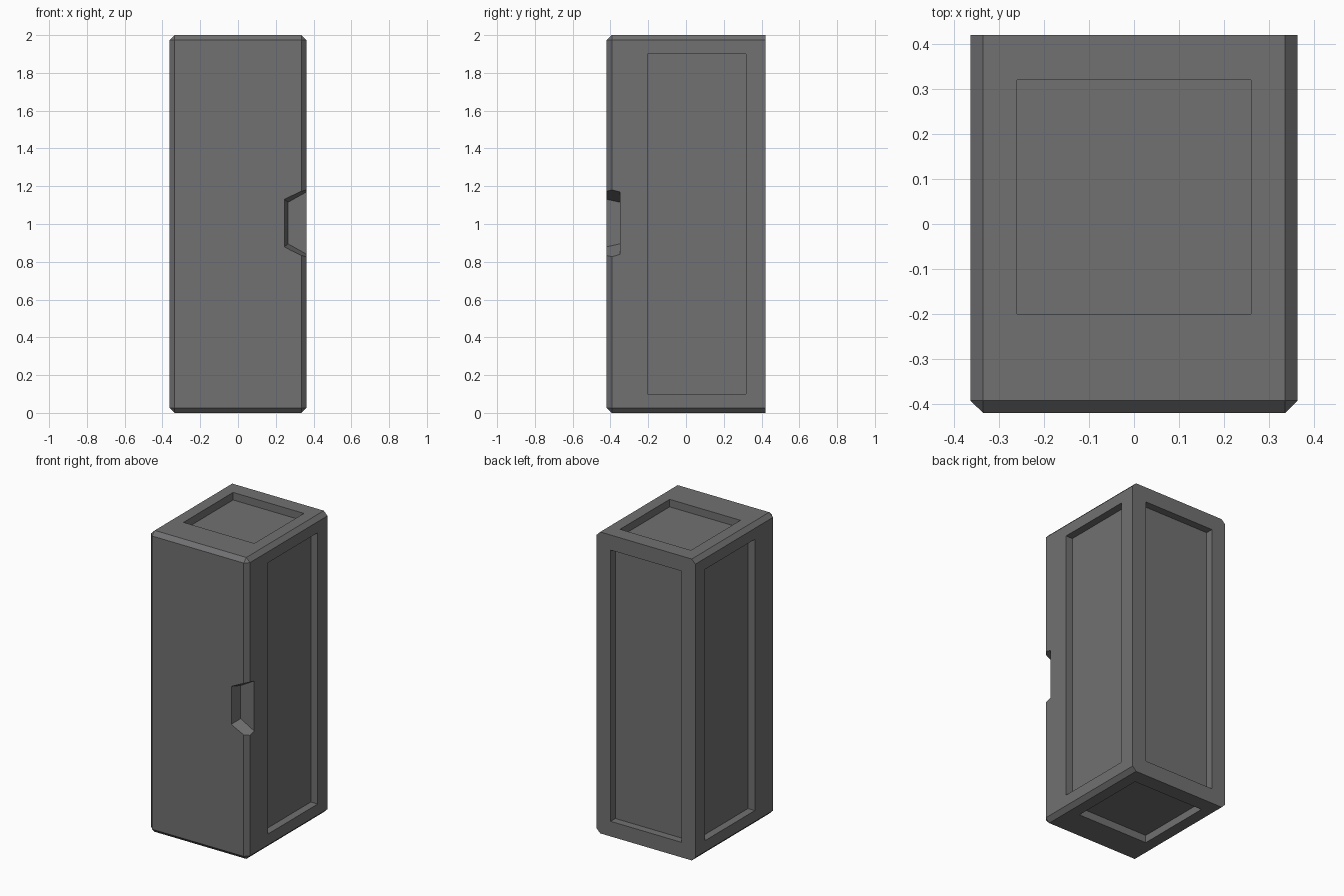
import bpy, bmesh

if "Cube" in bpy.data.objects:
    bpy.data.objects.remove(bpy.data.objects["Cube"])

W, D, H = 0.363, 0.42, 2.0      # half width, half depth, height
BEVEL, DEPTH = 0.027, 0.05

grey = bpy.data.materials.new("dark grey metal")
grey.diffuse_color = (0.165, 0.165, 0.17, 1)
grey.use_nodes = True
grey.node_tree.nodes["Principled BSDF"].inputs["Base Color"].default_value = grey.diffuse_color


def new_object(name, bm):
    bmesh.ops.recalc_face_normals(bm, faces=bm.faces)
    mesh = bpy.data.meshes.new(name)
    bm.to_mesh(mesh)
    bm.free()
    mesh.materials.append(grey)
    obj = bpy.data.objects.new(name, mesh)
    bpy.context.collection.objects.link(obj)
    return obj


def add_loft(bm, ring_a, ring_b):
    """Closed solid between two matching rings of points."""
    a = [bm.verts.new(p) for p in ring_a]
    b = [bm.verts.new(p) for p in ring_b]
    bm.faces.new(a)
    bm.faces.new(b[::-1])
    for i in range(len(a)):
        j = (i + 1) % len(a)
        bm.faces.new((a[i], b[i], b[j], a[j]))


def add_box(bm, x0, x1, y0, y1, z0, z1):
    ring = [(x0, y0), (x1, y0), (x1, y1), (x0, y1)]
    add_loft(bm, [(x, y, z0) for x, y in ring], [(x, y, z1) for x, y in ring])


# Cabinet body: chamfered everywhere except around the back face
bm = bmesh.new()
add_box(bm, -W, W, -D, D, 0, H)
edges = [e for e in bm.edges if not all(v.co.y > 0 for v in e.verts)]
bmesh.ops.bevel(bm, geom=edges, offset=BEVEL, segments=1, affect='EDGES')
body = new_object("cabinet_body", bm)

# Recessed panels: both sides, back, top and bottom
bm = bmesh.new()
OUT = 0.1
for s in (-1, 1):
    xs = sorted((s * (W - DEPTH), s * (W + OUT)))
    add_box(bm, *xs, -0.203, 0.317, 0.1, 1.9)
add_box(bm, -0.26, 0.26, D - DEPTH, D + OUT, 0.1, 1.9)
add_box(bm, -0.26, 0.26, -0.2, 0.32, H - DEPTH, H + OUT)
add_box(bm, -0.26, 0.26, -0.2, 0.32, -OUT, DEPTH)

# Door handle notch: tapered pocket open to the right side
def notch_ring(y, inner_x, inner_h, outer_h):
    mid = 1.005
    slope = (outer_h - inner_h) / (W - inner_x)
    end_x = W + 0.03
    end_h = outer_h + slope * 0.03
    return [(inner_x, y, mid - inner_h), (end_x, y, mid - end_h),
            (end_x, y, mid + end_h), (inner_x, y, mid + inner_h)]

add_loft(bm, notch_ring(-0.44, 0.24, 0.13, 0.19), notch_ring(-0.35, 0.265, 0.11, 0.165))
cutter = new_object("panel_and_notch_cutter", bm)
cutter.hide_render = True

# Apply the cut and drop the helper
mod = body.modifiers.new("cut", 'BOOLEAN')
mod.operation = 'DIFFERENCE'
mod.solver = 'EXACT'
mod.object = cutter
bpy.context.view_layer.objects.active = body
bpy.ops.object.modifier_apply(modifier=mod.name)
bpy.data.objects.remove(cutter)
